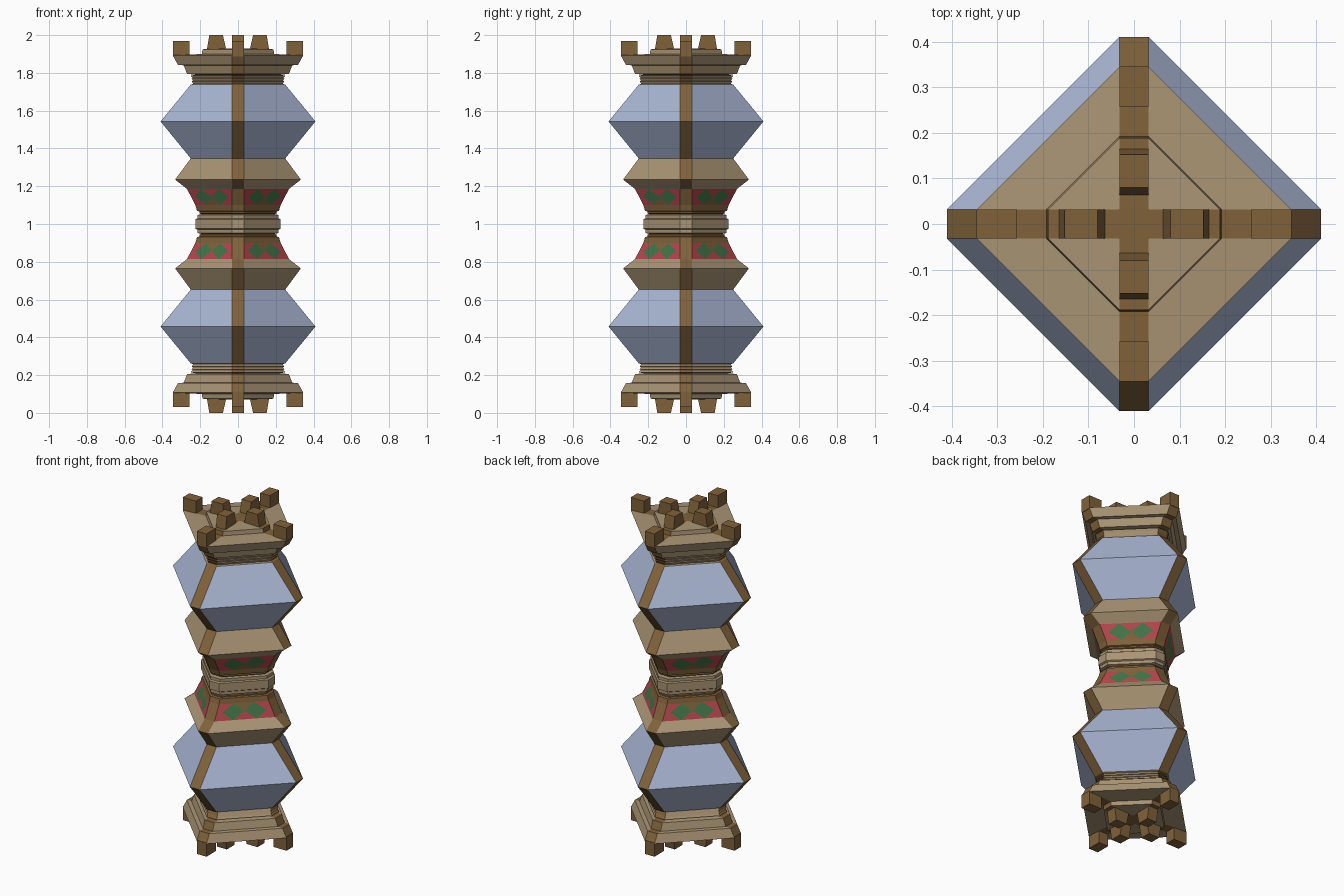
import bpy
import bmesh
from mathutils import Vector, Matrix

if "Cube" in bpy.data.objects:
    bpy.data.objects.remove(bpy.data.objects["Cube"])

W = 0.032  # half width of the trim running along every corner


def linear(c):
    c /= 255
    return c / 12.92 if c <= 0.04045 else ((c + 0.055) / 1.055) ** 2.4


def material(name, rgb):
    mat = bpy.data.materials.new(name)
    mat.diffuse_color = (*[linear(c) for c in rgb], 1)
    mat.use_nodes = True
    mat.node_tree.nodes["Principled BSDF"].inputs["Base Color"].default_value = mat.diffuse_color
    return mat


BEIGE = material("beige stone", (170, 149, 116))
BROWN = material("brown trim", (128, 98, 58))
BLUE = material("pale blue", (170, 183, 212))
RED = material("red paint", (182, 70, 76))
GREEN = material("green paint", (66, 118, 72))


def finish(name, bm, mats):
    """Make the object, with a mirrored copy below the column's middle."""
    mesh = bpy.data.meshes.new(name)
    bm.to_mesh(mesh)
    bm.free()
    for m in mats:
        mesh.materials.append(m)
    obj = bpy.data.objects.new(name, mesh)
    bpy.context.collection.objects.link(obj)
    obj.location.z = 1
    mod = obj.modifiers.new("mirror halves", 'MIRROR')
    mod.use_axis = (False, False, True)
    mod.use_mirror_merge = False
    return obj


def ring(r, z):
    """Diamond cross-section with cut corners."""
    pts = [(r, -W), (r, W), (W, r), (-W, r), (-r, W), (-r, -W), (-W, -r), (W, -r)]
    return [Vector((x, y, z - 1)) for x, y in pts]


def loft(name, profile, side, corner=BROWN, cap=False):
    """Stack cross-sections; even strips are the corner trim."""
    bm = bmesh.new()
    loops = [[bm.verts.new(p) for p in ring(r, z)] for r, z in profile]
    for lo, hi in zip(loops, loops[1:]):
        for i in range(8):
            j = (i + 1) % 8
            f = bm.faces.new((lo[i], lo[j], hi[j], hi[i]))
            f.material_index = 1 if i % 2 == 0 else 0
    if cap:
        bm.faces.new(loops[-1]).material_index = 1
    return finish(name, bm, [side, corner])


# Stacked sections, from the waist up
loft("waist_ring", [(0.225, 1.0), (0.225, 1.025), (0.215, 1.03), (0.215, 1.048),
                    (0.195, 1.052)], BEIGE, BEIGE)
loft("waist_collar", [(0.195, 1.052), (0.205, 1.058), (0.205, 1.066),
                      (0.217, 1.07), (0.226, 1.10)], BROWN)
loft("flared_body", [(0.27, 1.186), (0.333, 1.235), (0.25, 1.347)], BEIGE)
loft("blue_bulge", [(0.25, 1.347), (0.41, 1.543), (0.25, 1.738)], BLUE)
loft("neck_bands", [(0.25, 1.738), (0.237, 1.742), (0.245, 1.755), (0.238, 1.757),
                    (0.246, 1.77), (0.24, 1.772), (0.25, 1.785), (0.225, 1.79)], BEIGE)
loft("crown_plate", [(0.225, 1.79), (0.27, 1.795), (0.287, 1.84), (0.318, 1.842),
                     (0.345, 1.893), (0.192, 1.90), (0.188, 1.925),
                     (W + 0.001, 1.93)], BEIGE, cap=True)

# Painted band: two green diamonds on each broad side
bm = bmesh.new()
low, high = ring(0.226, 1.10), ring(0.27, 1.186)
tiles = [
    (1, [(.1, .5), (.3, 0), (.5, .5), (.3, 1)]),
    (1, [(.5, .5), (.7, 0), (.9, .5), (.7, 1)]),
    (0, [(0, 0), (.1, .5), (.3, 1), (0, 1)]),
    (0, [(0, 0), (.3, 0), (.1, .5)]),
    (0, [(1, 0), (1, 1), (.7, 1), (.9, .5)]),
    (0, [(1, 0), (.9, .5), (.7, 0)]),
    (0, [(.3, 1), (.5, .5), (.7, 1)]),
    (2, [(.3, 0), (.7, 0), (.5, .5)]),
]
for i in range(8):
    j = (i + 1) % 8
    if i % 2 == 0:
        patches = [(2, [(0, 0), (1, 0), (1, 1), (0, 1)])]
    else:
        patches = tiles
    for mat, uv in patches:
        f = bm.faces.new([bm.verts.new(low[i].lerp(low[j], u).lerp(high[i].lerp(high[j], u), v))
                          for u, v in uv])
        f.material_index = mat
bmesh.ops.remove_doubles(bm, verts=bm.verts, dist=1e-5)
finish("painted_band", bm, [RED, GREEN, BROWN])


def battlements(name, z0, z1, base, top):
    """Four blocks on the corner trim, given their radial spans."""
    bm = bmesh.new()
    for k in range(4):
        spin = Matrix.Rotation(k * 1.5707963, 3, 'Z')
        vs = []
        for z, (a, b) in ((z0, base), (z1, top)):
            vs.append([bm.verts.new(spin @ Vector((x, y, z - 1)))
                       for x, y in ((a, -W), (b, -W), (b, W), (a, W))])
        lo, hi = vs
        bm.faces.new(lo[::-1])
        bm.faces.new(hi)
        for i in range(4):
            j = (i + 1) % 4
            bm.faces.new((lo[i], lo[j], hi[j], hi[i]))
    finish(name, bm, [BROWN])


# Outer corner blocks and tapered inner teeth
battlements("outer_blocks", 1.888, 1.97, (0.257, 0.345), (0.257, 0.345))
battlements("inner_teeth", 1.922, 2.0, (0.062, 0.165), (0.08, 0.152))
